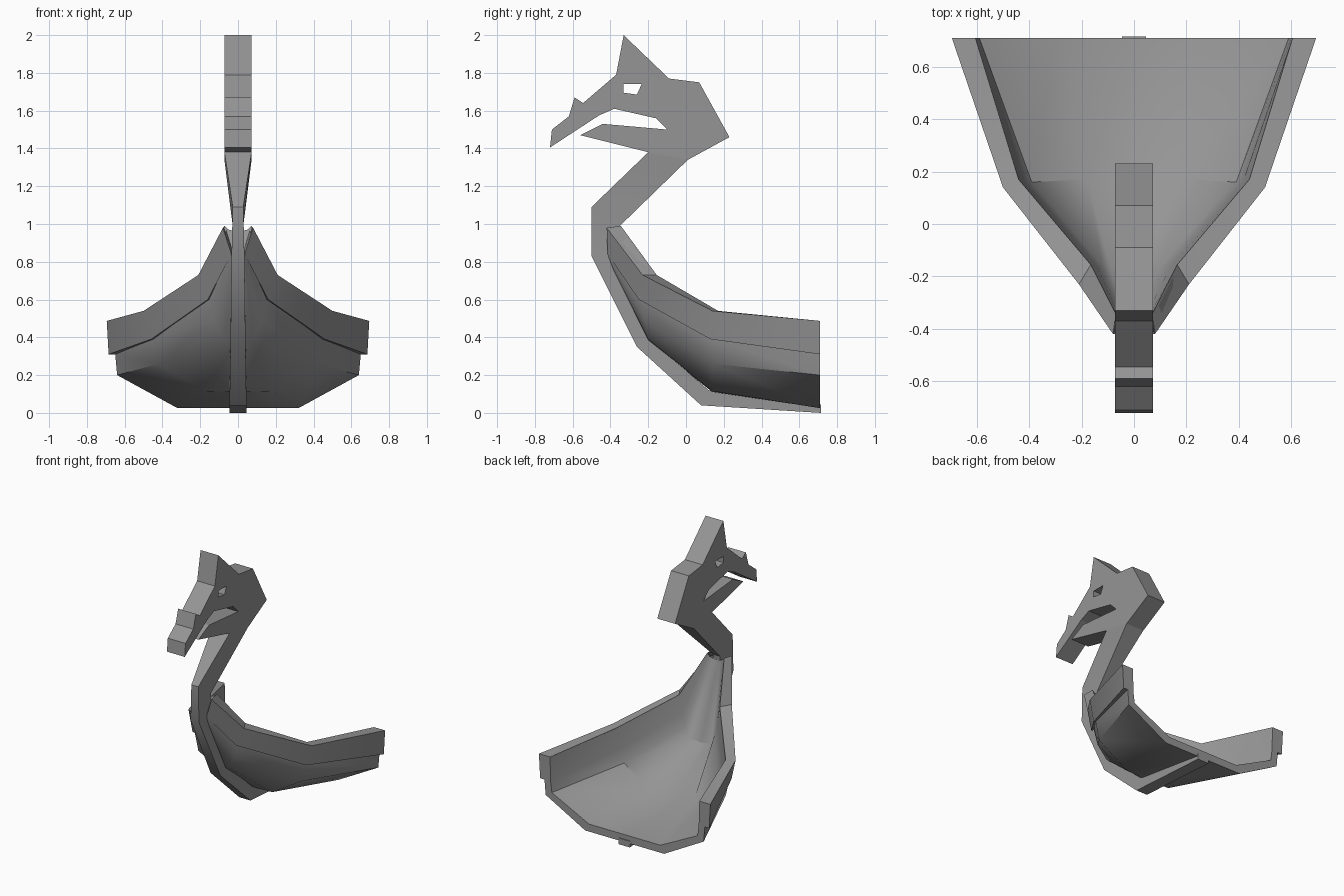
import bpy, bmesh, math

if "Cube" in bpy.data.objects:
    bpy.data.objects.remove(bpy.data.objects["Cube"])

wood = bpy.data.materials.new("dark_wood")
wood.diffuse_color = (.3, .3, .3, 1)
wood.use_nodes = True
wood.node_tree.nodes["Principled BSDF"].inputs["Base Color"].default_value = wood.diffuse_color


def select(ob):
    bpy.ops.object.select_all(action='DESELECT')
    bpy.context.view_layer.objects.active = ob
    ob.select_set(True)


def loft(name, rings, mirror=False):
    """Skin closed rings of equal length and cap both ends."""
    bm = bmesh.new()
    vs = [[bm.verts.new(p) for p in r] for r in rings]
    n = len(rings[0])
    for a, b in zip(vs, vs[1:]):
        for i in range(n):
            j = (i + 1) % n
            bm.faces.new((a[i], a[j], b[j], b[i]))
    bm.faces.new(vs[0])
    bm.faces.new(vs[-1])
    bmesh.ops.recalc_face_normals(bm, faces=bm.faces)
    me = bpy.data.meshes.new(name)
    bm.to_mesh(me)
    bm.free()
    me.materials.append(wood)
    ob = bpy.data.objects.new(name, me)
    bpy.context.collection.objects.link(ob)
    select(ob)
    if mirror:
        ob.modifiers.new("mirror", 'MIRROR').use_mirror_merge = False
    bpy.ops.object.shade_smooth_by_angle(angle=math.radians(30))
    return ob


# Head: flat cut-out profile with an eye hole, (y, z) points
head = [(-.33, 2), (-.09, 1.77), (.07, 1.75), (.23, 1.46), (.01, 1.34),
        (-.2, 1.38), (-.56, 1.47), (-.44, 1.53), (-.1, 1.5), (-.16, 1.56),
        (-.38, 1.61), (-.46, 1.575), (-.72, 1.405), (-.71, 1.5), (-.62, 1.57),
        (-.59, 1.67), (-.545, 1.64), (-.37, 1.79)]
eye = [(-.33, 1.74), (-.235, 1.74), (-.26, 1.685), (-.33, 1.695)]
cu = bpy.data.curves.new("dragon_head", 'CURVE')
cu.dimensions = '2D'
cu.fill_mode = 'BOTH'
cu.extrude = .072
cu.materials.append(wood)
for pts in (head, eye):
    sp = cu.splines.new('POLY')
    sp.points.add(len(pts) - 1)
    for p, (y, z) in zip(sp.points, pts):
        p.co = (y, z, 0, 1)
    sp.use_cyclic_u = True
head_ob = bpy.data.objects.new("dragon_head", cu)
head_ob.rotation_euler = (math.pi / 2, 0, math.pi / 2)
bpy.context.collection.objects.link(head_ob)
select(head_ob)
bpy.ops.object.convert(target='MESH')
bpy.ops.object.shade_flat()

# Neck and keel: one tapered timber; front y,z / back y,z / half width
stem = [(-.2, 1.38, .01, 1.34, .072), (-.5, 1.09, -.35, .99, .028),
        (-.5, .83, -.37, .8, .034), (-.26, .35, -.2, .4, .04),
        (.08, .04, .12, .12, .045), (.715, 0, .715, .045, .045)]
loft("neck_and_keel", [[(-w, a, b), (w, a, b), (w, c, d), (-w, c, d)]
                       for a, b, c, d, w in stem])

# Hull shell: outer and inner half sections from keel to rim, stern to prow
stations = [
    ([(0, .71, .025), (.32, .71, .025), (.64, .71, .2), (.65, .71, .31), (.66, .71, .485)],
     [(0, .71, .08), (.29, .71, .08), (.59, .71, .23), (.6, .71, .31), (.605, .71, .485)]),
    ([(0, .14, .11), (.18, .14, .115), (.42, .14, .26), (.45, .14, .39), (.47, .15, .535)],
     [(0, .17, .16), (.18, .17, .165), (.39, .16, .29), (.415, .16, .39), (.44, .17, .535)]),
    ([(0, -.2, .38), (.07, -.2, .39), (.13, -.22, .49), (.15, -.23, .6), (.18, -.2, .725)],
     [(0, -.17, .42), (.09, -.165, .43), (.12, -.16, .51), (.14, -.16, .6), (.165, -.155, .725)]),
    ([(0, -.41, .8), (.03, -.41, .81), (.035, -.41, .83), (.04, -.41, .86), (.075, -.41, .98)],
     [(0, -.345, .96), (.03, -.345, .965), (.05, -.345, .97), (.06, -.345, .98), (.068, -.345, .988)])]
loft("hull", [[(-x, y, z) for x, y, z in outer[:0:-1]] + outer + inner[:0:-1]
              + [(-x, y, z) for x, y, z in inner] for outer, inner in stations])

# Top strake: thick plank along each rim
loft("top_strake", [
    [(.695, .71, .487), (.685, .71, .31), (.63, .71, .31), (.605, .71, .487)],
    [(.5, .14, .54), (.46, .13, .39), (.425, .15, .39), (.44, .17, .54)],
    [(.21, -.23, .73), (.16, -.25, .6), (.145, -.2, .6), (.165, -.155, .73)],
    [(.08, -.42, .98), (.035, -.415, .84), (.03, -.4, .86), (.07, -.345, .99)]],
    mirror=True)
